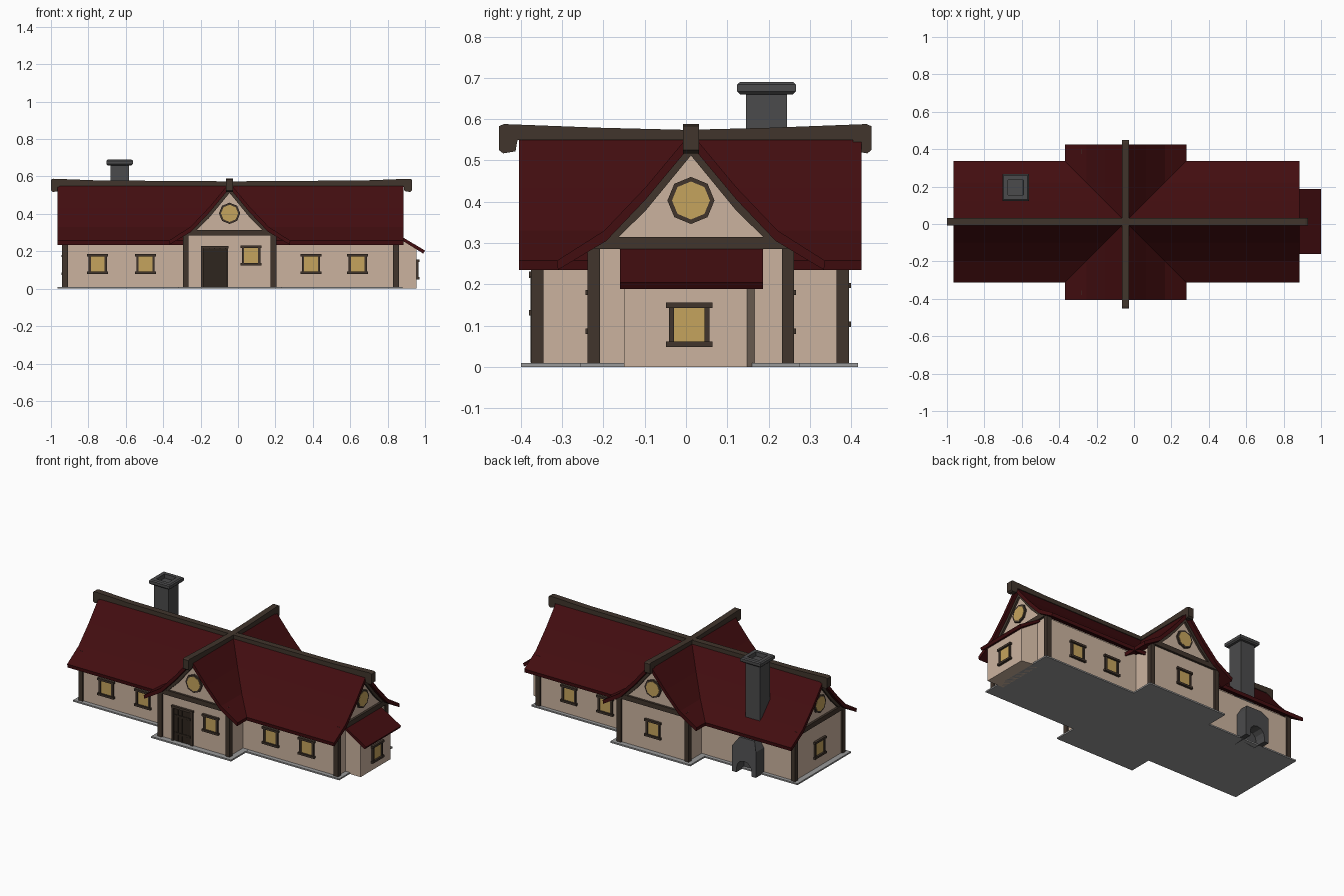
import bpy, bmesh, math
from mathutils import Matrix, Vector

if "Cube" in bpy.data.objects:
    bpy.data.objects.remove(bpy.data.objects["Cube"])

def mat(name, c):
    m = bpy.data.materials.new(name)
    m.diffuse_color = (*c, 1)
    m.use_nodes = True
    m.node_tree.nodes["Principled BSDF"].inputs["Base Color"].default_value = m.diffuse_color
    return m

WALL = mat("plaster", (.60, .45, .345))
ROOF = mat("dark_red_roof", (.055, .004, .005))
WOOD = mat("brown_timber", (.052, .035, .025))
DOOR = mat("dark_door_wood", (.028, .019, .013))
GLASS = mat("amber_glass", (.56, .37, .11))
STONE = mat("chimney_stone", (.07, .07, .072))
BASE = mat("grey_base", (.32, .32, .32))

CX, CY = -.045, .012          # crossing of the two ridges

def frame(u, n, o):
    """Local axes: u along the wall, z up, n outward."""
    m = Matrix((Vector(u), Vector((0, 0, 1)), Vector(n))).transposed().to_4x4()
    m.translation = Vector(o)
    return m

FRONT = frame((1, 0, 0), (0, -1, 0), (CX, CY, 0))
BACK = frame((-1, 0, 0), (0, 1, 0), (CX, CY, 0))
RIGHT = frame((0, 1, 0), (1, 0, 0), (CX, CY, 0))
LEFT = frame((0, -1, 0), (-1, 0, 0), (CX, CY, 0))
# distance of each gable wall from the crossing
DF, DB, DR, DL = .377, .373, .895, .885
HW = .24                      # half width of both wings

def prism(name, M, pts, n0, n1, material):
    bm = bmesh.new()
    f = bm.faces.new([bm.verts.new(M @ Vector((u, z, n0))) for u, z in pts])
    r = bmesh.ops.extrude_face_region(bm, geom=[f])
    d = M.to_3x3() @ Vector((0, 0, n1 - n0))
    bmesh.ops.translate(bm, vec=d, verts=[v for v in r["geom"] if isinstance(v, bmesh.types.BMVert)])
    bmesh.ops.recalc_face_normals(bm, faces=bm.faces)
    me = bpy.data.meshes.new(name)
    bm.to_mesh(me)
    bm.free()
    me.materials.append(material)
    ob = bpy.data.objects.new(name, me)
    bpy.context.collection.objects.link(ob)
    return ob

def rect(u0, u1, z0, z1):
    return [(u0, z0), (u1, z0), (u1, z1), (u0, z1)]

def box(name, x0, x1, y0, y1, z0, z1, material):
    W = frame((1, 0, 0), (0, 1, 0), (0, 0, 0))
    return prism(name, W, rect(x0, x1, z0, z1), y0, y1, material)

def both(half):
    """Mirror a half profile, starting at the ridge, to the other side."""
    return [(-u, z) for u, z in reversed(half)] + half[1:]

# roof profile with flared eaves
TOP = [(0, .567), (.11, .435), (.21, .33), (.325, .257)]
LOW = [(0, .537), (.11, .405), (.205, .305), (.322, .235)]
GAB = [(0, .53), (.11, .398), (.2, .30), (HW, .275), (HW, .005)]
TRIM = [(0, .512), (.11, .378), (.185, .305)]

# wings: walls, roof slabs, ridge beams
for nm, M, a, b, over in (("main", RIGHT, -DL, DR, .035), ("cross", FRONT, -DB, DF, .04)):
    prism(nm + "_walls", M, both(GAB), a, b, WALL)
    prism(nm + "_roof", M, both(TOP) + both(LOW)[::-1], a - over, b + over, ROOF)
    S = FRONT if nm == "main" else LEFT
    if nm == "main":
        e0, e1 = a - .07, b + .08
    else:
        e0, e1 = -.437, .465
    mid = (e0 + e1) / 2
    beam = [(e0, .525), (e0 + .01, .517), (e0 + .04, .522), (e0 + .045, .55), (mid, .55),
            (e1 - .045, .55), (e1 - .04, .522), (e1 - .01, .517), (e1, .525),
            (e1, .583), (e1 - .012, .588), (e1 - .25, .579), (mid, .574),
            (e0 + .25, .579), (e0 + .012, .588), (e0, .583)]
    prism(nm + "_ridge_beam", S, beam, -.019, .019, WOOD)

# gable timber: rake trim, cross beam, corner posts, round window
def octagon(r, z):
    return [(r * math.sin(k * math.pi / 4), z + r * math.cos(k * math.pi / 4)) for k in range(8)]

for nm, M, d in (("front", FRONT, DF), ("back", BACK, DB), ("right", RIGHT, DR), ("left", LEFT, DL)):
    prism(nm + "_gable_trim", M, both(LOW[:3]) + both(TRIM)[::-1], d - .01, d + .012, WOOD)
    prism(nm + "_gable_beam", M, rect(-.235, .235, .285, .315), d - .01, d + .014, WOOD)
    for s in (-1, 1):
        prism(nm + "_corner_post", M, rect(*sorted((s * .22, s * .25)), .008, .29), d - .02, d + .01, WOOD)
    prism(nm + "_round_window_frame", M, octagon(.057, .403), d - .01, d + .01, WOOD)
    prism(nm + "_round_window_glass", M, octagon(.046, .403), d, d + .012, GLASS)

# square windows
def window(nm, M, u, z, d):
    prism(nm + "_glass", M, rect(u - .045, u + .045, z - .045, z + .045), d - .005, d + .004, GLASS)
    for s in (-1, 1):
        prism(nm + "_jamb", M, rect(u + s * .043 - .006, u + s * .043 + .006, z - .05, z + .05), d - .005, d + .01, WOOD)
        zz = z + s * .047
        prism(nm + "_rail", M, rect(u - .056, u + .056, zz - .0065, zz + .0065), d - .005, d + .015, WOOD)

for x in (-.75, -.495, .39, .64):
    window("front_window", FRONT, x - CX, .133, HW)
for x in (.38, .63):
    window("back_window", BACK, CX - x, .133, HW)
window("entry_window", FRONT, .07 - CX, .178, DF)
window("rear_window", BACK, 0, .15, DB)
window("left_window", LEFT, 0, .128, DL)

# door with planks and battens
du = -.125 - CX
prism("door_panel", FRONT, rect(du - .065, du + .065, .01, .222), DF - .005, DF + .003, DOOR)
for k in range(4):
    u = du - .0435 + k * .029
    prism("door_plank", FRONT, rect(u - .0125, u + .0125, .012, .215), DF, DF + .007, DOOR)
for z in (.06, .17):
    prism("door_batten", FRONT, rect(du - .055, du + .055, z - .007, z + .007), DF, DF + .01, DOOR)
for s in (-1, 1):
    prism("door_jamb", FRONT, rect(du + s * .066 - .006, du + s * .066 + .006, .01, .225), DF - .005, DF + .012, WOOD)
prism("door_lintel", FRONT, rect(du - .074, du + .074, .215, .229), DF - .005, DF + .015, WOOD)

# foundation slabs
box("main_base", -.965, .88, -.255, .275, 0, .009, BASE)
box("cross_base", -.322, .232, -.4, .417, 0, .0095, BASE)

# bay on the right end, with its lean-to roof
bay = box("bay_walls", .84, .955, -.15, .148, 0, .285, WALL)
for v in bay.data.vertices:
    if v.co.x < .9 and v.co.y > 0:
        v.co.y = .167
    if v.co.x > .9 and v.co.z > .1:
        v.co.z = .213
S = frame((1, 0, 0), (0, 1, 0), (0, 0, 0))
prism("bay_roof", S, [(.852, .292), (.852, .274), (.99, .188), (1.0, .204)], -.16, .187, ROOF)
window("bay_window", RIGHT, .008 - CY, .102, .955 - CX)

# chimney: shaft, hollow cap, hearth with an arched opening
X, Y = -.633, .195
box("chimney_shaft", X - .05, X + .05, Y - .05, Y + .05, .1, .665, STONE)

def rings(name, loops, material):
    """Square loops (half size, z) joined in order; the last is closed."""
    bm = bmesh.new()
    rs = [[bm.verts.new((X + a * h, Y + b * h, z)) for a, b in ((-1, -1), (1, -1), (1, 1), (-1, 1))]
          for h, z in loops]
    for p, q in zip(rs, rs[1:]):
        for k in range(4):
            j = (k + 1) % 4
            bm.faces.new((p[k], p[j], q[j], q[k]))
    bm.faces.new(rs[-1])
    bm.faces.new(rs[0][::-1])
    me = bpy.data.meshes.new(name)
    bm.to_mesh(me)
    bm.free()
    me.materials.append(material)
    bpy.context.collection.objects.link(bpy.data.objects.new(name, me))

rings("chimney_cap", [(.064, .66), (.071, .667), (.071, .684), (.064, .69), (.041, .69), (.038, .63)], STONE)

H = frame((1, 0, 0), (0, 1, 0), (X, 0, 0))
arch = [(.052 * math.cos(t * math.pi / 6), .03 + .052 * math.sin(t * math.pi / 6)) for t in range(7)]
hearth = ([(.083, 0), (.083, .16), (.052, .21), (-.052, .21), (-.083, .16), (-.083, 0), (-.052, 0)]
          + arch[::-1] + [(.052, 0)])
ob = prism("hearth", H, hearth, .2, .33, STONE)
for v in ob.data.vertices:      # slope the top back toward the wall
    if v.co.y > .3 and v.co.z > .2:
        v.co.y = .3
prism("hearth_back", H, rect(-.06, .06, 0, .09), .24, .258, STONE)
